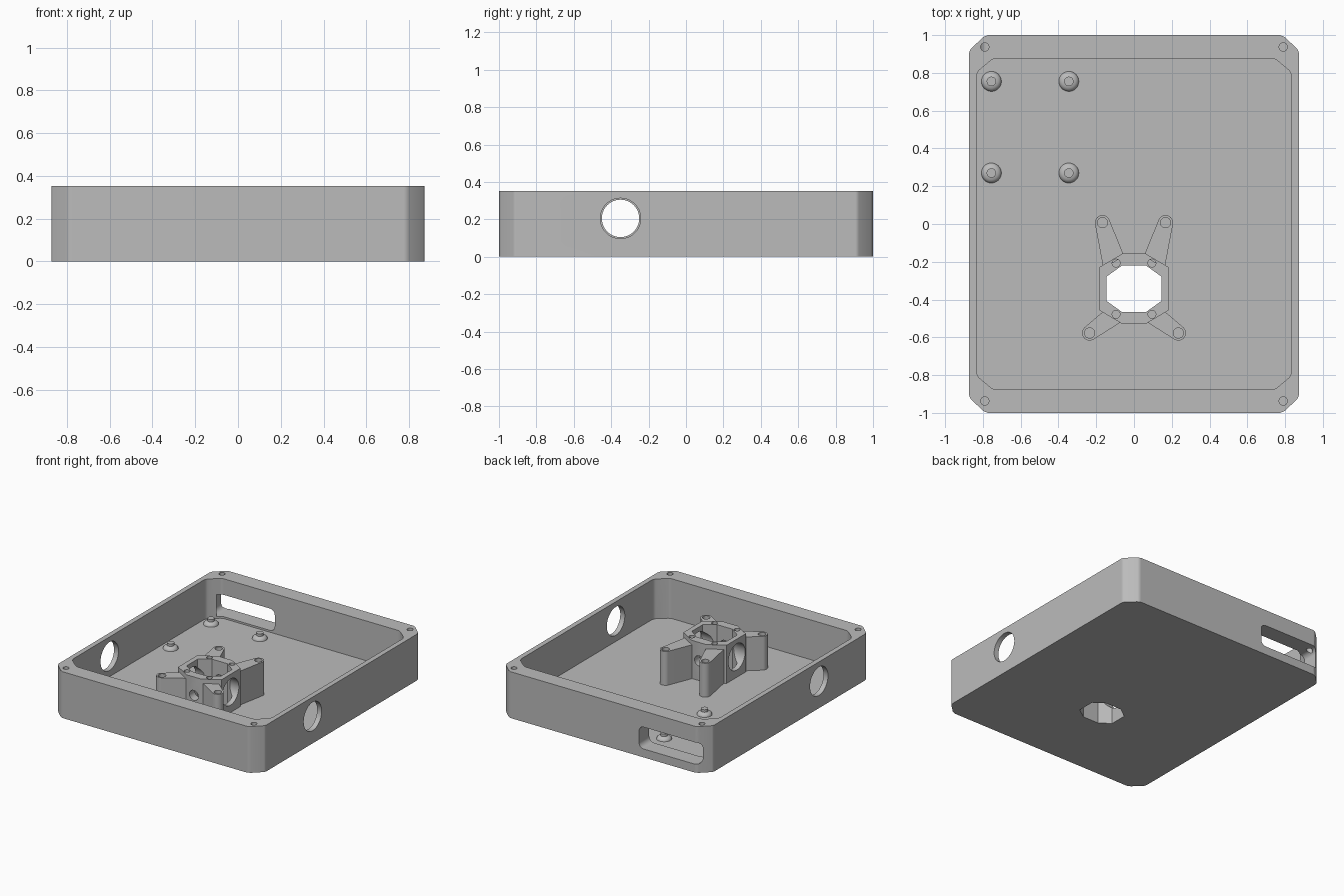
import bpy, bmesh, math
from mathutils import Matrix, Vector

cube = bpy.data.objects.get("Cube")
if cube:
    bpy.data.objects.remove(cube, do_unlink=True)

FLOOR, TOP = 0.05, 0.352
HUB_Y, HUB_TOP, ARM_TOP = -0.343, 0.34, 0.307
PORT_Y, PORT_Z = -0.35, 0.205

grey = bpy.data.materials.new("plain grey")
grey.use_nodes = True
grey.diffuse_color = (0.5, 0.5, 0.5, 1)
grey.node_tree.nodes["Principled BSDF"].inputs["Base Color"].default_value = (0.5, 0.5, 0.5, 1)


def make(name, bm):
    bmesh.ops.recalc_face_normals(bm, faces=bm.faces)
    mesh = bpy.data.meshes.new(name)
    bm.to_mesh(mesh)
    bm.free()
    mesh.materials.append(grey)
    ob = bpy.data.objects.new(name, mesh)
    bpy.context.collection.objects.link(ob)
    return ob


def prism(name, outline, z0, z1):
    bm = bmesh.new()
    face = bm.faces.new([bm.verts.new((x, y, z0)) for x, y in outline])
    ext = bmesh.ops.extrude_face_region(bm, geom=[face])["geom"]
    verts = [v for v in ext if isinstance(v, bmesh.types.BMVert)]
    bmesh.ops.translate(bm, verts=verts, vec=(0, 0, z1 - z0))
    return make(name, bm)


def rod(center, radius, length, axis="Z", sides=48):
    bm = bmesh.new()
    turn = {"X": Matrix.Rotation(math.pi / 2, 4, "Y"),
            "Y": Matrix.Rotation(math.pi / 2, 4, "X"), "Z": Matrix()}[axis]
    bmesh.ops.create_cone(bm, cap_ends=True, segments=sides, radius1=radius, radius2=radius,
                          depth=length, matrix=Matrix.Translation(center) @ turn)
    return make("cutter", bm)


def screw_hole(x, y, top, radius, depth=0.15):
    return rod((x, y, top), radius, depth * 2, sides=16)


def cut(ob, cutters):
    bpy.context.view_layer.objects.active = ob
    for c in cutters:
        c.hide_render = True
        mod = ob.modifiers.new("cut", "BOOLEAN")
        mod.operation, mod.solver, mod.object = "DIFFERENCE", "EXACT", c
        bpy.ops.object.modifier_apply(modifier=mod.name)
        bpy.data.objects.remove(c, do_unlink=True)


def smooth(ob):
    bpy.ops.object.select_all(action="DESELECT")
    ob.select_set(True)
    bpy.context.view_layer.objects.active = ob
    bpy.ops.object.shade_smooth_by_angle(angle=math.radians(32))
    mod = ob.modifiers.new("flat faces", "WEIGHTED_NORMAL")
    mod.keep_sharp = True


def mirrored(quarter, cy=0):
    """Repeat a corner given in +x +y over all four quadrants."""
    pts = list(quarter)
    pts += [(-x, y) for x, y in reversed(quarter)]
    pts += [(-x, -y) for x, y in quarter]
    pts += [(x, -y) for x, y in reversed(quarter)]
    return [(x, y + cy) for x, y in pts]


# Open tray with softened, chamfered corners
outer = mirrored([(0.873, 0.905), (0.866, 0.925), (0.8, 0.988), (0.775, 1.0)])
inner = mirrored([(0.835, 0.785), (0.822, 0.812), (0.757, 0.867), (0.735, 0.877)])
vent = mirrored([(0.145, 0.065), (0.065, 0.122)], HUB_Y)
tray = prism("tray", outer, 0, TOP)

# Rounded slot in the back wall
slot_x, slot_z, hw, hh, r = -0.5625, 0.147, 0.2575, 0.083, 0.04
arc = [(hw - r + r * math.cos(a * math.pi / 12), hh - r + r * math.sin(a * math.pi / 12))
       for a in range(7)]
slot = prism("cutter", mirrored(arc), -0.12, 0.12)
slot.data.transform(Matrix.Translation((slot_x, 0.97, slot_z)) @ Matrix.Rotation(math.pi / 2, 4, "X"))

cut(tray, [prism("cutter", inner, FLOOR, 0.5),
           prism("cutter", vent, -0.1, 0.1),
           rod((0, PORT_Y, PORT_Z), 0.108, 2.2, "X"),
           slot]
    + [screw_hole(sx * 0.79, sy * 0.937, TOP, 0.022) for sx in (-1, 1) for sy in (-1, 1)])
smooth(tray)

# Eight-sided hub around the floor opening
hub = prism("hub", mirrored([(0.182, 0.115), (0.06, 0.187)], HUB_Y), FLOOR, HUB_TOP)
cut(hub, [prism("cutter", vent, 0, 0.5),
          rod((0, PORT_Y, PORT_Z), 0.1, 1, "X"),
          rod((0, HUB_Y, 0.2), 0.038, 1, "Y", 24)]
    + [screw_hole(x, y, HUB_TOP, 0.021, 0.08)
       for x, y in ((-0.095, -0.207), (0.095, -0.207), (-0.095, -0.478), (0.095, -0.478))])
smooth(hub)

# Tapered arms with rounded ends
ARMS = {"back": ((0.167, 0.007), (0.162, -0.235), (0.052, -0.17)),
        "front": ((0.235, -0.577), (0.165, -0.465), (0.065, -0.517))}
for end, (tip, root_a, root_b) in ARMS.items():
    for side, s in (("left", 1), ("right", -1)):
        ring = [(tip[0] + 0.04 * math.cos(i * math.pi / 12), tip[1] + 0.04 * math.sin(i * math.pi / 12))
                for i in range(24)]
        bm = bmesh.new()
        for x, y in ring + [root_a, root_b]:
            for z in (FLOOR, ARM_TOP):
                bm.verts.new((s * x, y, z))
        hull = bmesh.ops.convex_hull(bm, input=bm.verts)
        loose = {v for v in hull["geom_interior"] if isinstance(v, bmesh.types.BMVert)}
        bmesh.ops.delete(bm, geom=list(loose), context="VERTS")
        bmesh.ops.dissolve_limit(bm, angle_limit=0.01, verts=bm.verts, edges=bm.edges)
        arm = make(f"{end}_{side}_arm", bm)
        cut(arm, [screw_hole(s * tip[0], tip[1], ARM_TOP, 0.027, 0.1)])
        smooth(arm)

# Domed standoffs with a small pin
profile = [(0.053, 0), (0.051, 0.009), (0.045, 0.017), (0.036, 0.023), (0.025, 0.026),
           (0.025, 0.045), (0, 0.045)]
for row, y in (("back", 0.755), ("front", 0.27)):
    for side, x in (("right", -0.755), ("left", -0.345)):
        bm = bmesh.new()
        pts = [bm.verts.new((px, 0, pz)) for px, pz in profile]
        edges = [bm.edges.new(pair) for pair in zip(pts, pts[1:])]
        bmesh.ops.spin(bm, geom=pts + edges, cent=(0, 0, 0), axis=(0, 0, 1),
                       angle=2 * math.pi, steps=32)
        bmesh.ops.remove_doubles(bm, verts=bm.verts, dist=0.0001)
        bmesh.ops.translate(bm, verts=bm.verts, vec=Vector((x, y, FLOOR)))
        smooth(make(f"{row}_{side}_standoff", bm))
